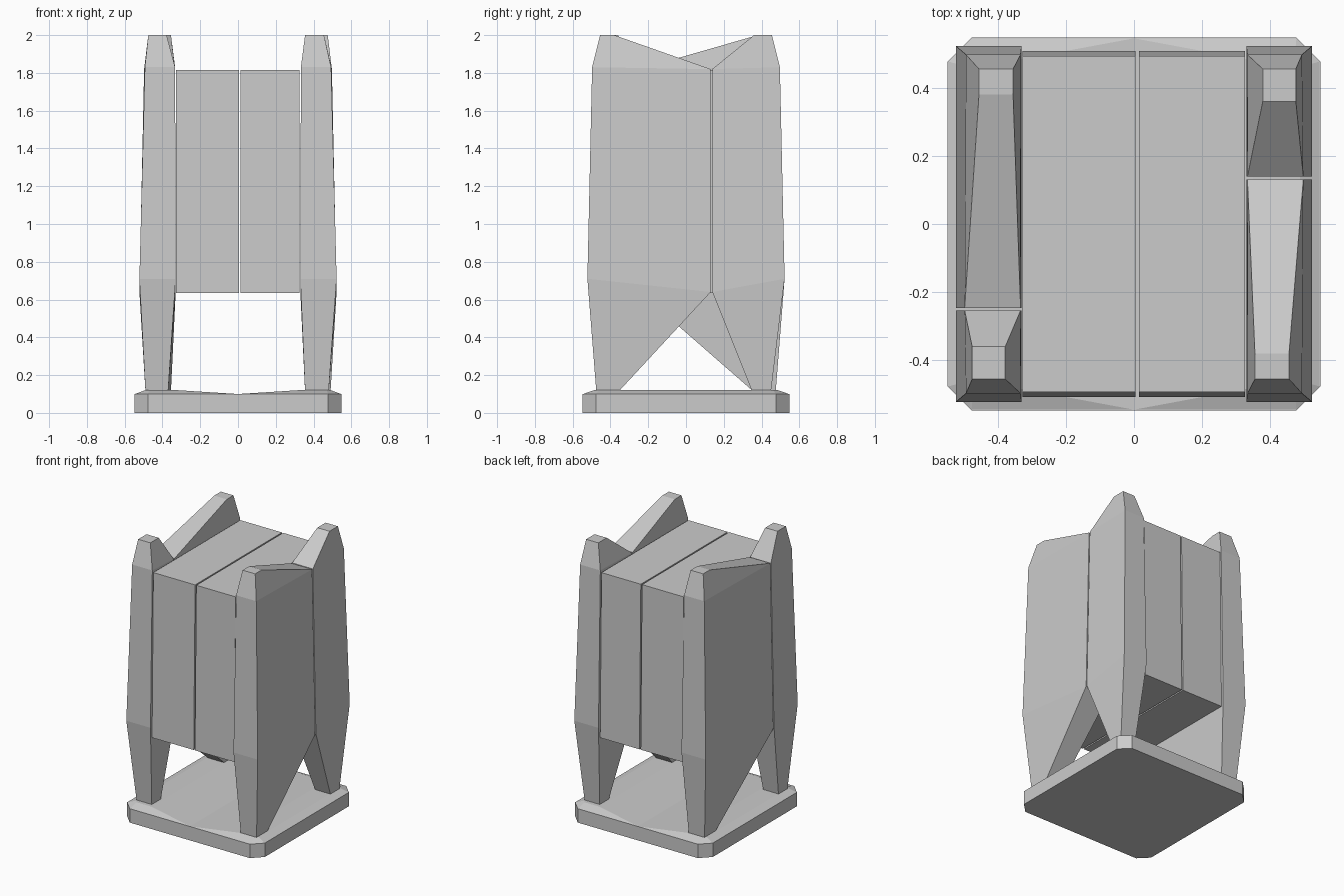
import bpy, bmesh

if "Cube" in bpy.data.objects:
    bpy.data.objects.remove(bpy.data.objects["Cube"])


def loft(name, rings):
    """Closed solid through a stack of rings with equal vertex counts."""
    bm = bmesh.new()
    loops = [[bm.verts.new(p) for p in r] for r in rings]
    n = len(loops[0])
    for a, b in zip(loops, loops[1:]):
        for i in range(n):
            j = (i + 1) % n
            bm.faces.new((a[i], a[j], b[j], b[i]))
    bm.faces.new(loops[0][::-1])
    bm.faces.new(loops[-1])
    bmesh.ops.recalc_face_normals(bm, faces=bm.faces)
    me = bpy.data.meshes.new(name)
    bm.to_mesh(me)
    bm.free()
    ob = bpy.data.objects.new(name, me)
    bpy.context.collection.objects.link(ob)
    return ob


def octagon(h, c, z):
    k = h - c
    return [(h, -k, z), (h, k, z), (k, h, z), (-k, h, z),
            (-h, k, z), (-h, -k, z), (-k, -h, z), (k, -h, z)]


def column(name, sx, sy, v, foot, top, foot_x, top_x):
    """Tapered column: v = inner seam y, foot/top = (inner y, outer y)."""
    def ring(xi, xo, xo_end, yi, ye, zi, ze):
        return [(sx * xi, sy * yi, zi), (sx * xo, sy * yi, zi),
                (sx * xo_end, sy * ye, ze), (sx * xi, sy * ye, ze)]
    loft(name, [
        ring(*foot_x, foot_x[1], *foot, 0.115, 0.115),
        ring(0.33, 0.522, 0.522, v, 0.522, 0.64, 0.71),
        ring(0.333, 0.497, 0.493, v, 0.497, 1.82, 1.83),
        ring(*top_x, top_x[1], *top, 2.0, 2.0)])


# Base plate
loft("base_plate", [octagon(0.547, 0.07, 0), octagon(0.547, 0.07, 0.1)])

# Raised pads under the legs, sloping to a shallow central valley
for side, s in (("left", -1), ("right", 1)):
    low = [(0, -0.545), (0.477, -0.545), (0.545, -0.477),
           (0.545, 0.477), (0.477, 0.545), (0, 0.545)]
    high = [(0.35, -0.48), (0.47, -0.48), (0.487, -0.46),
            (0.487, 0.46), (0.47, 0.48), (0.35, 0.48)]
    loft("base_pad_" + side, [[(s * x, y, 0.1) for x, y in low],
                              [(s * x, y, 0.122) for x, y in high]])

# Two hanging centre blocks, slightly tapered
for side, x0, x1 in (("left", -0.327, 0.004), ("right", 0.014, 0.326)):
    loft("centre_block_" + side, [
        [(x0, -y, z), (x1, -y, z), (x1, y, z), (x0, y, z)]
        for y, z in ((0.508, 0.635), (0.493, 1.815))])

# Side walls: a wide and a narrow column on each side, turned end for end
for side, s, seam in (("left", -1, -0.25), ("right", 1, 0.135)):
    t = abs(seam)
    column("wide_column_" + side, s, -s, -t + 0.004,
           (0.355, 0.475), (0.38, 0.455), (0.355, 0.48), (0.355, 0.455))
    column("narrow_column_" + side, s, s, t + 0.004,
           (0.35, 0.45), (0.36, 0.455), (0.37, 0.49), (0.378, 0.475))
